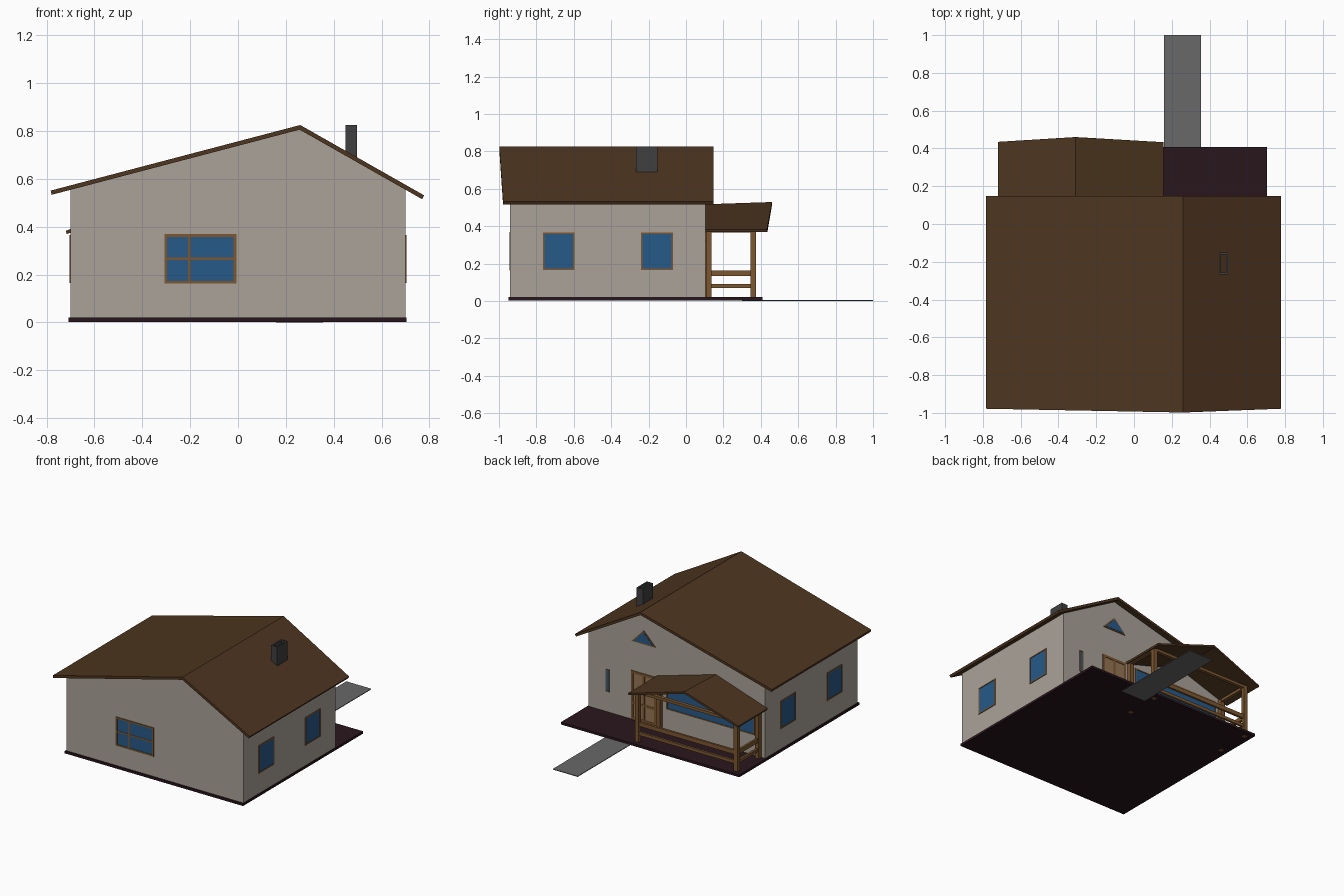
import bpy, bmesh
from mathutils import Matrix, Vector
from math import radians

if "Cube" in bpy.data.objects:
    bpy.data.objects.remove(bpy.data.objects["Cube"])


def mat(name, r, g, b):
    m = bpy.data.materials.new(name)
    m.diffuse_color = (r, g, b, 1)
    m.use_nodes = True
    m.node_tree.nodes["Principled BSDF"].inputs["Base Color"].default_value = m.diffuse_color
    return m


WALL = mat("plaster", 0.40, 0.365, 0.315)
ROOF = mat("roof_brown", 0.075, 0.036, 0.014)
WOOD = mat("wood", 0.20, 0.095, 0.03)
PANEL = mat("door_panel", 0.30, 0.18, 0.09)
GLASS = mat("glass", 0.02, 0.10, 0.25)
SLAB = mat("foundation", 0.022, 0.008, 0.012)
STONE = mat("path_grey", 0.14, 0.14, 0.14)
DARK = mat("chimney_grey", 0.05, 0.05, 0.052)


def finish(name, bm, material, matrix=None):
    bmesh.ops.recalc_face_normals(bm, faces=bm.faces)
    me = bpy.data.meshes.new(name)
    bm.to_mesh(me)
    bm.free()
    me.materials.append(material)
    ob = bpy.data.objects.new(name, me)
    if matrix:
        ob.matrix_world = matrix
    bpy.context.collection.objects.link(ob)
    return ob


def boxes(name, material, *ranges, matrix=None):
    """Boxes given as (x0, x1, y0, y1, z0, z1), all in one object."""
    bm = bmesh.new()
    for x0, x1, y0, y1, z0, z1 in ranges:
        m = Matrix.Translation(((x0 + x1) / 2, (y0 + y1) / 2, (z0 + z1) / 2))
        bmesh.ops.create_cube(bm, size=1, matrix=m @ Matrix.Diagonal((x1 - x0, y1 - y0, z1 - z0, 1)))
    return finish(name, bm, material, matrix)


def prism(name, material, profile, y0, y1):
    """Profile in x, z extruded along y."""
    bm = bmesh.new()
    f = bm.faces.new([bm.verts.new((x, y0, z)) for x, z in profile])
    r = bmesh.ops.extrude_face_region(bm, geom=[f])
    bmesh.ops.translate(bm, vec=(0, y1 - y0, 0), verts=[v for v in r["geom"] if isinstance(v, bmesh.types.BMVert)])
    return finish(name, bm, material)


def gable_roof(name, front, back, thickness):
    """Two slopes between front and back lines of eave, ridge, eave."""
    bm = bmesh.new()
    a = [bm.verts.new(p) for p in front]
    b = [bm.verts.new(p) for p in back]
    for i in range(2):
        bm.faces.new((a[i], a[i + 1], b[i + 1], b[i]))
    ob = finish(name, bm, ROOF)
    if ob.data.polygons[0].normal.z < 0:
        ob.data.flip_normals()
    s = ob.modifiers.new("thickness", "SOLIDIFY")
    s.thickness = thickness
    s.offset = -1
    s.use_even_offset = True


def window(name, pos, turn, w, h, upright=(), cross=(), pane=GLASS, t=0.008):
    """Frame and pane on a wall; pos is the bottom centre, local -y faces out."""
    m = Matrix.Translation(Vector(pos)) @ Matrix.Rotation(radians(turn), 4, "Z")
    a, d = w / 2, (-0.005, 0.005)
    bars = [(-a, -a + t, *d, 0, h), (a - t, a, *d, 0, h), (-a + t, a - t, *d, 0, t), (-a + t, a - t, *d, h - t, h)]
    bars += [(x - t / 2, x + t / 2, *d, t, h - t) for x in upright]
    bars += [(-a + t, a - t, -0.004, 0.005, z - t / 2, z + t / 2) for z in cross]
    boxes(name + "_frame", WOOD, *bars, matrix=m)
    boxes(name + "_pane", pane, (-a + t, a - t, -0.002, 0.004, t, h - t), matrix=m)


# Ground parts
boxes("foundation", SLAB, (-0.708, 0.705, -0.95, 0.408, 0.003, 0.02))
boxes("path", STONE, (0.158, 0.355, 0.30, 1.0, 0, 0.005))

# House body and roof
prism("walls", WALL, [(-0.7, 0.018), (0.7, 0.018), (0.7, 0.557), (0.26, 0.81), (-0.7, 0.557)], -0.94, 0.105)
gable_roof("main_roof",
           [(-0.783, -0.978, 0.551), (0.26, -0.998, 0.825), (0.778, -0.978, 0.531)],
           [(-0.783, 0.147, 0.551), (0.26, 0.147, 0.825), (0.778, 0.147, 0.531)], 0.018)

# Open-topped chimney
cx0, cx1, cy0, cy1, cw = 0.449, 0.498, -0.268, -0.152, 0.010
boxes("chimney", DARK,
      (cx0, cx0 + cw, cy0, cy1, 0.66, 0.825), (cx1 - cw, cx1, cy0, cy1, 0.66, 0.825),
      (cx0 + cw, cx1 - cw, cy0, cy0 + cw, 0.66, 0.825), (cx0 + cw, cx1 - cw, cy1 - cw, cy1, 0.66, 0.825))

# Windows and door
window("front_window", (-0.157, -0.94, 0.163), 0, 0.30, 0.206, upright=(-0.047,), cross=(0.103,), t=0.011)
for side, x, turn in (("right", 0.7, 90), ("left", -0.7, -90)):
    for i, y in enumerate((-0.68, -0.155)):
        window(f"{side}_window_{i + 1}", (x, y, 0.165), turn, 0.17, 0.20)
window("narrow_window", (0.545, 0.105, 0.165), 180, 0.028, 0.16, t=0.006)
window("porch_window", (-0.27, 0.105, 0.165), 180, 0.70, 0.20)
window("door", (0.26, 0.105, 0.02), 180, 0.20, 0.35, upright=(0.0,), cross=(0.12,), pane=PANEL, t=0.018)
prism("gable_window_frame", WOOD, [(0.165, 0.582), (0.355, 0.582), (0.26, 0.68)], 0.10, 0.110)
prism("gable_window_pane", GLASS, [(0.184, 0.590), (0.336, 0.590), (0.26, 0.668)], 0.10, 0.112)

# Porch roof
gable_roof("porch_roof",
           [(-0.72, 0.105, 0.383), (-0.31, 0.105, 0.517), (0.157, 0.105, 0.383)],
           [(-0.72, 0.435, 0.383), (-0.31, 0.46, 0.529), (0.157, 0.433, 0.383)], 0.014)

# Porch posts, top beams and railings
PX, PY, H = (-0.655, 0.128), (0.12, 0.36), 0.015
boxes("porch_posts", WOOD, *[(x - H, x + H, y - H, y + H, 0.002, 0.385) for x in PX for y in PY])
boxes("porch_beams", WOOD,
      *[(x - 0.012, x + 0.012, PY[0], PY[1], 0.366, 0.386) for x in PX],
      (PX[0], PX[1], PY[1] - 0.012, PY[1] + 0.012, 0.366, 0.386))
for name, z0, z1 in (("upper_rail", 0.133, 0.163), ("lower_rail", 0.068, 0.090)):
    boxes("porch_" + name, WOOD,
          (PX[0] + H, PX[1] - H, PY[1] - 0.008, PY[1] + 0.008, z0, z1),
          (PX[0] - 0.008, PX[0] + 0.008, PY[0] + H, PY[1] - H, z0, z1))
